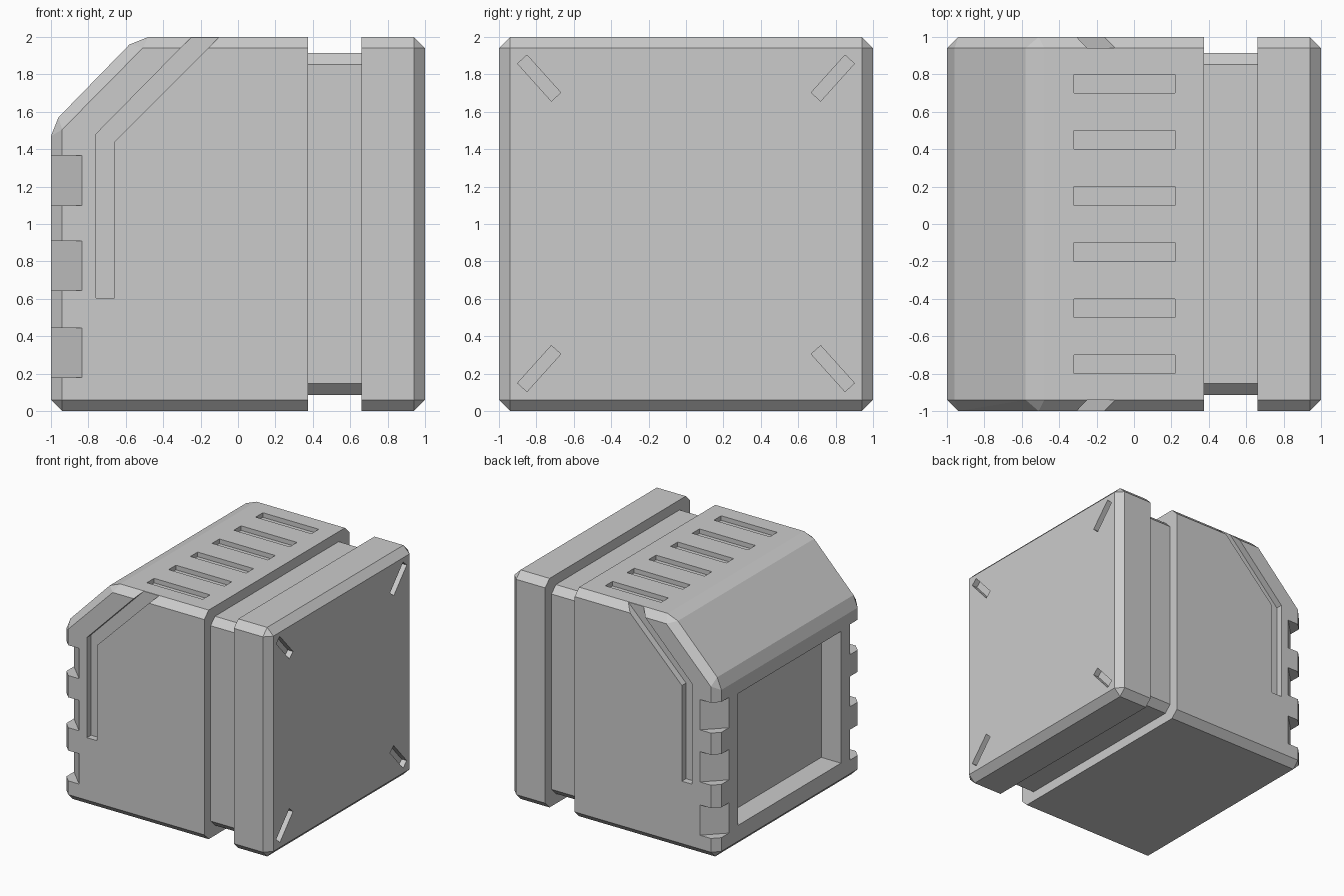
import bpy, bmesh, math
from mathutils import Matrix, Vector

if "Cube" in bpy.data.objects:
    bpy.data.objects.remove(bpy.data.objects["Cube"])

C = 0.06  # chamfer width


def new_object(name, bm):
    bmesh.ops.recalc_face_normals(bm, faces=bm.faces)
    mesh = bpy.data.meshes.new(name)
    bm.to_mesh(mesh)
    bm.free()
    ob = bpy.data.objects.new(name, mesh)
    bpy.context.collection.objects.link(ob)
    return ob


def hull_object(name, points):
    bm = bmesh.new()
    for p in points:
        bm.verts.new(p)
    bmesh.ops.convex_hull(bm, input=bm.verts)
    bmesh.ops.dissolve_limit(bm, angle_limit=0.01, verts=bm.verts, edges=bm.edges)
    return new_object(name, bm)


def octagon(x, h):
    """Chamfered square section at x, half size h, centred on z = 1."""
    return [(x, sy * a, 1 + sz * b) for sy in (-1, 1) for sz in (-1, 1)
            for a, b in ((h, h - C), (h - C, h))]


def add_prism(bm, profile, to3d, lo, hi):
    """Close a prism over a 2D profile, to3d maps (u, v, depth) to a point."""
    a = [bm.verts.new(to3d(u, v, lo)) for u, v in profile]
    b = [bm.verts.new(to3d(u, v, hi)) for u, v in profile]
    faces = [bm.faces.new(a), bm.faces.new(b[::-1])]
    n = len(a)
    for i in range(n):
        faces.append(bm.faces.new((a[i], b[i], b[(i + 1) % n], a[(i + 1) % n])))
    bmesh.ops.recalc_face_normals(bm, faces=faces)


def add_box(bm, centre, size, rot_x=0.0):
    m = (Matrix.Translation(centre) @ Matrix.Rotation(rot_x, 4, 'X')
         @ Matrix.Diagonal(Vector((*size, 1))))
    bmesh.ops.create_cube(bm, size=1, matrix=m)


def cut(ob, bm):
    cutter = new_object("cutter", bm)
    cutter.hide_render = True
    mod = ob.modifiers.new("cut", 'BOOLEAN')
    mod.operation = 'DIFFERENCE'
    mod.solver = 'EXACT'
    mod.object = cutter
    bpy.context.view_layer.objects.active = ob
    bpy.ops.object.modifier_apply(modifier=mod.name)
    bpy.data.objects.remove(cutter)


# Main body: outer profile in the middle, inset profile on front and back
outer = [(0.375, 0), (-0.94, 0), (-1, C), (-1, 1.47), (-0.96, 1.57),
         (-0.58, 1.96), (-0.48, 2), (0.375, 2)]
inner = [(0.375, C), (-0.94, C), (-0.94, 1.505), (-0.51, 1.94), (0.375, 1.94)]
pts = [(x, s * (1 - C), z) for s in (-1, 1) for x, z in outer]
pts += [(x, s, z) for s in (-1, 1) for x, z in inner]
body = hull_object("main_body", pts)

cuts = bmesh.new()
# Recessed panel on the left side
add_box(cuts, (-1, 0, 0.775), (0.38, 1.42, 1.15))
# Vent slots on the top
for i in range(6):
    add_box(cuts, (-0.05, -0.75 + 0.3 * i, 2), (0.54, 0.1, 0.08))
groove = [(-0.76, 0.605), (-0.66, 0.605), (-0.66, 1.44), (0.0, 2.1),
          (-0.15, 2.1), (-0.76, 1.48)]
notch = [(-0.825, 1.01), (-1.01, 0.825), (-1.2, 1.0), (-1.0, 1.2)]
for s in (-1, 1):
    # Bent groove on front and back
    add_prism(cuts, groove, lambda u, v, d: (u, s * d, v), 0.942, 1.1)
    # Notches along the left vertical corners
    for z in (0.18, 0.645, 1.10):
        add_prism(cuts, notch, lambda u, v, d: (u, s * v, d), z, z + 0.265)
cut(body, cuts)

# Narrow neck between body and end block
hull_object("neck", octagon(0.36, 0.913) + octagon(0.68, 0.913))

# End block with chamfered outer face
end = hull_object("end_block", octagon(0.66, 1) + octagon(1 - C, 1)
                  + [(1, y, z) for y in (C - 1, 1 - C) for z in (C, 2 - C)])
# Diagonal corner slots
cuts = bmesh.new()
for sy in (-1, 1):
    for sz, z in ((-1, 0.227), (1, 1.78)):
        add_box(cuts, (1, sy * 0.785, z), (0.1, 0.27, 0.068),
                sy * sz * math.radians(48))
cut(end, cuts)
